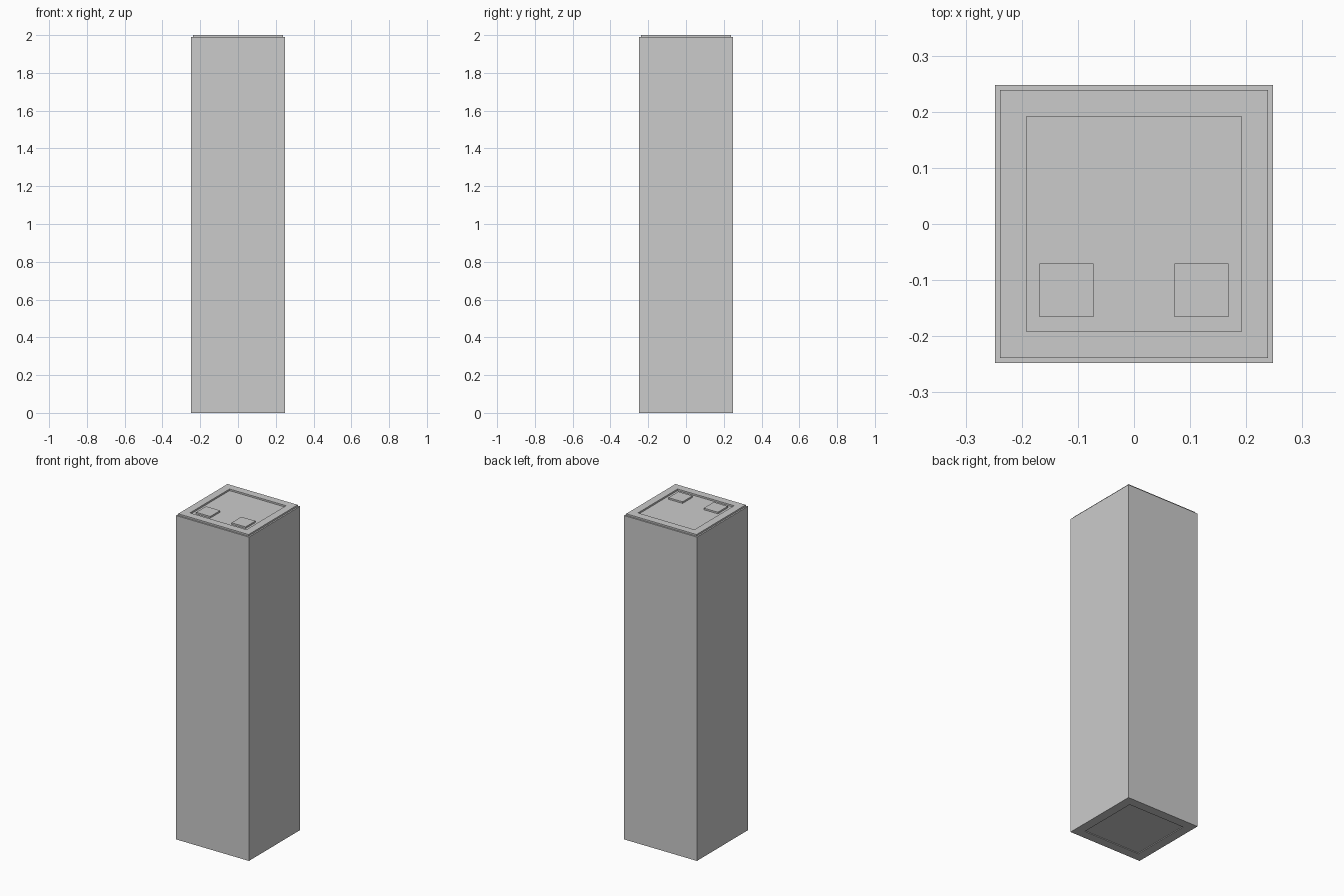
import bpy, bmesh
from mathutils import Vector

if "Cube" in bpy.data.objects:
    bpy.data.objects.remove(bpy.data.objects["Cube"])

HALF = 0.248      # body half width
CAP = 0.239       # raised rim half width
POCKET = 0.192    # top and bottom recess half width
SHOULDER = 1.99   # height where the rim starts
FLOOR = 1.99      # floor of the top recess
FOOT = 0.005      # depth of the bottom recess


def ring(bm, half, z):
    return [bm.verts.new((x * half, y * half, z))
            for x, y in ((-1, -1), (1, -1), (1, 1), (-1, 1))]


def finish(bm, name):
    bmesh.ops.recalc_face_normals(bm, faces=bm.faces)
    mesh = bpy.data.meshes.new(name)
    bm.to_mesh(mesh)
    bm.free()
    obj = bpy.data.objects.new(name, mesh)
    bpy.context.collection.objects.link(obj)
    return obj


# Square column: rings run from the underside recess, up the outside, into the top recess
bm = bmesh.new()
profile = [(POCKET, FOOT), (POCKET, 0), (HALF, 0), (HALF, SHOULDER),
           (CAP, SHOULDER), (CAP, 2.0), (POCKET, 2.0), (POCKET, FLOOR)]
rings = [ring(bm, half, z) for half, z in profile]
for a, b in zip(rings, rings[1:]):
    for i in range(4):
        j = (i + 1) % 4
        bm.faces.new((a[i], a[j], b[j], b[i]))
bm.faces.new(rings[0])
bm.faces.new(rings[-1])
finish(bm, "column")

# Two small square pads near the front of the top recess
for side, x in (("left", -0.12), ("right", 0.12)):
    bm = bmesh.new()
    bmesh.ops.create_cube(bm, size=1)
    bmesh.ops.scale(bm, vec=Vector((0.096, 0.096, 0.01)), verts=bm.verts)
    bmesh.ops.translate(bm, vec=Vector((0, 0, 0.005)), verts=bm.verts)
    pad = finish(bm, side + "_pad")
    pad.location = (x, -0.118, FLOOR)
